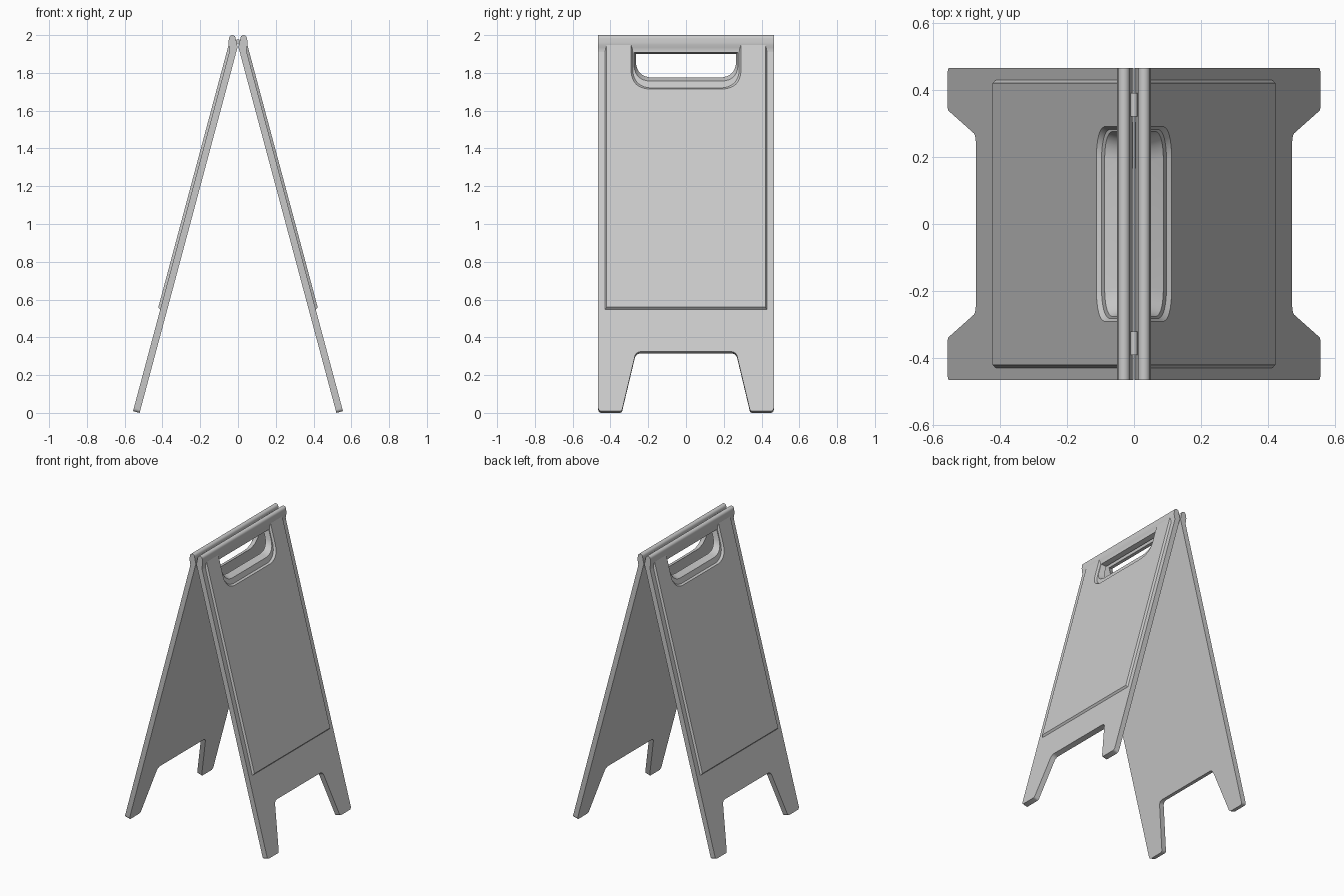
import bpy
import bmesh
from math import sin, cos, radians, pi
from mathutils import Vector

cube = bpy.data.objects.get("Cube")
if cube:
    bpy.data.objects.remove(cube, do_unlink=True)

# One plain material
grey = bpy.data.materials.new("light_grey")
grey.use_nodes = True
colour = (0.6, 0.6, 0.6, 1)
grey.diffuse_color = colour
grey.node_tree.nodes["Principled BSDF"].inputs["Base Color"].default_value = colour

# Leaning frame: u = out of the board, v = up along the board
TILT = radians(15)
FOOT = Vector((0.521, 0, 0))
OUT = Vector((cos(TILT), 0, sin(TILT)))
UP = Vector((-sin(TILT), 0, cos(TILT)))
THICK, RAISED = 0.036, 0.049
WIDTH = 0.465


def on_board(u, y, v):
    return FOOT + OUT * u + UP * v + Vector((0, y, 0))


def rounded(corners, steps=8):
    """Outline from (y, v, radius) corners, each rounded by a quadratic curve."""
    points = []
    for i, (y, v, r) in enumerate(corners):
        p = Vector((y, v))
        if r == 0:
            points.append(p)
            continue
        before = Vector(corners[i - 1][:2])
        after = Vector(corners[(i + 1) % len(corners)][:2])
        a = p + (before - p).normalized() * r
        b = p + (after - p).normalized() * r
        mid = p.lerp((a + b) / 2, 0.17)
        for k in range(steps + 1):
            t = k / steps
            points.append(a * (1 - t) ** 2 + mid * 2 * t * (1 - t) + b * t * t)
    return points


def symmetric(half):
    return half + [(-y, v, r) for y, v, r in reversed(half)]


def loft(name, ring_a, ring_b, mirror=True):
    """Solid between two matching rings of 3D points."""
    bm = bmesh.new()
    a = [bm.verts.new(p) for p in ring_a]
    b = [bm.verts.new(p) for p in ring_b]
    bm.faces.new(a)
    bm.faces.new(b)
    for i in range(len(a)):
        bm.faces.new((a[i - 1], a[i], b[i], b[i - 1]))
    bmesh.ops.recalc_face_normals(bm, faces=bm.faces)
    mesh = bpy.data.meshes.new(name)
    bm.to_mesh(mesh)
    bm.free()
    mesh.materials.append(grey)
    obj = bpy.data.objects.new(name, mesh)
    bpy.context.collection.objects.link(obj)
    bpy.ops.object.select_all(action="DESELECT")
    obj.select_set(True)
    bpy.context.view_layer.objects.active = obj
    bpy.ops.object.shade_smooth_by_angle(angle=radians(30))
    if mirror:
        obj.modifiers.new("opposite_board", "MIRROR").use_axis = (True, False, False)
    return obj


def board_ring(u, half):
    return [on_board(u, p.x, p.y) for p in rounded(symmetric(half))]


# Main boards with two legs and an open, flared hand hole below the top bar
def board_half(hole_y, hole_v):
    top = 1.968
    return [(0.265, 0.326, 0.025), (0.34, 0, 0.012), (WIDTH, 0, 0.018),
            (WIDTH, top, 0), (hole_y, top, 0), (hole_y, hole_v, 0.08)]


loft("boards", board_ring(0, board_half(0.265, 1.838)),
     board_ring(THICK, board_half(0.275, 1.809)))


# Raised sign faces with sloped edges and a notch around the hand hole
def sign_half(side, bottom, notch_y, notch_v):
    top = 2.015
    return [(side, bottom, 0), (side, top, 0),
            (notch_y, top, 0), (notch_y, notch_v, 0.09)]


loft("raised_signs", board_ring(THICK - 0.002, sign_half(0.43, 0.555, 0.28, 1.773)),
     board_ring(RAISED, sign_half(0.42, 0.566, 0.29, 1.762)))

# Rounded top bars, which also serve as handles
profile = [(0.0467, 1.909), (0.0455, 1.922), (0.0475, 1.935), (0.0505, 1.948), (0.051, 1.962)]
for k in range(13):
    angle = pi * k / 12
    profile.append((0.030 + 0.018 * cos(angle), 1.981 + 0.019 * sin(angle)))
profile += [(0.002, 1.935), (0.0125, 1.90)]
loft("top_bars", [(x, -WIDTH, z) for x, z in profile],
     [(x, WIDTH, z) for x, z in profile])

# Hinge pins between the bars
for label, y in (("front", -0.355), ("back", 0.355)):
    circle = [(0.011 * cos(2 * pi * k / 16), 1.965 + 0.014 * sin(2 * pi * k / 16))
              for k in range(16)]
    loft(label + "_hinge", [(x, y - 0.035, z) for x, z in circle],
         [(x, y + 0.035, z) for x, z in circle], mirror=False)
